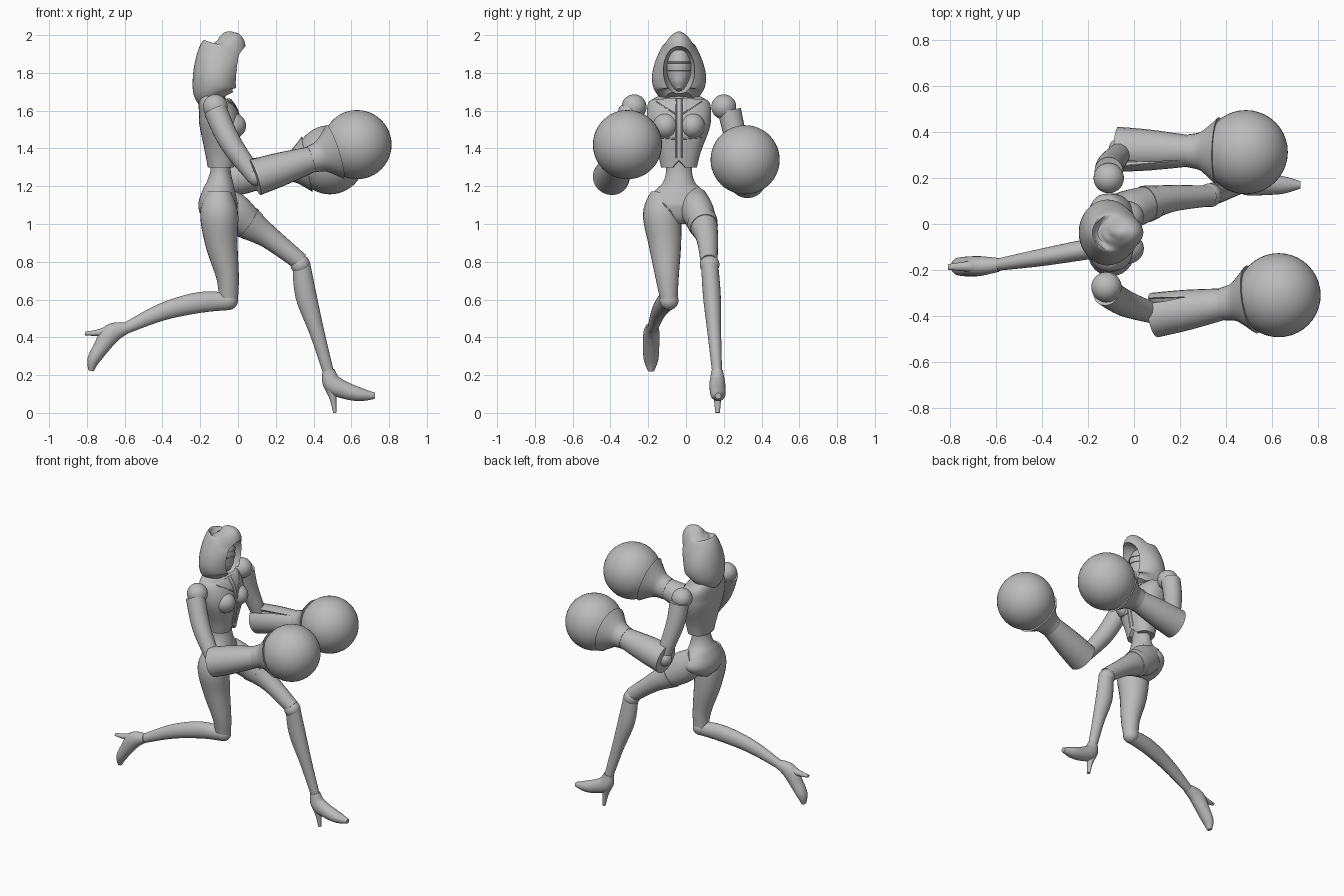
import bpy, bmesh, math
from mathutils import Vector

cube = bpy.data.objects.get("Cube")
if cube:
    bpy.data.objects.remove(cube, do_unlink=True)

grey = bpy.data.materials.new("plain grey")
grey.use_nodes = True
colour = (0.5, 0.5, 0.5, 1)
grey.diffuse_color = colour
grey.node_tree.nodes["Principled BSDF"].inputs["Base Color"].default_value = colour
MID = -0.037  # sideways centre of the body


def smooth(obj):
    bpy.ops.object.select_all(action='DESELECT')
    obj.select_set(True)
    bpy.context.view_layer.objects.active = obj
    bpy.ops.object.shade_smooth_by_angle(angle=math.radians(40))


def finish(name, bm):
    bmesh.ops.recalc_face_normals(bm, faces=bm.faces)
    mesh = bpy.data.meshes.new(name)
    bm.to_mesh(mesh)
    bm.free()
    obj = bpy.data.objects.new(name, mesh)
    bpy.context.collection.objects.link(obj)
    mesh.materials.append(grey)
    smooth(obj)
    return obj


def ball(name, centre, radii):
    if not isinstance(radii, tuple):
        radii = (radii,) * 3
    bm = bmesh.new()
    bmesh.ops.create_uvsphere(bm, u_segments=40, v_segments=24, radius=1)
    for v in bm.verts:
        v.co = Vector(v.co[i] * radii[i] + centre[i] for i in range(3))
    return finish(name, bm)


def spline(a, b, c, d, t):
    return b + 0.5 * t * (c - a + t * (2*a - 5*b + 4*c - d + t * (3*(b - c) + d - a)))


def tube(name, points, sides=24, steps=5, power=2, ref=(0, 1, 0)):
    """Loft elliptical rings (x, y, z, half width, half depth) along a smooth path."""
    pts = [Vector(p if len(p) == 5 else (*p, p[3])) for p in points]
    pts = [pts[0]] + pts + [pts[-1]]
    path = [spline(*pts[i:i + 4], s / steps)
            for i in range(len(pts) - 3) for s in range(steps)] + [pts[-1]]
    bm = bmesh.new()
    rings = []
    for i, p in enumerate(path):
        ahead, behind = path[min(i + 1, len(path) - 1)], path[max(i - 1, 0)]
        tangent = Vector((ahead - behind)[:3]).normalized()
        side = Vector(ref)
        side = (side - tangent * side.dot(tangent)).normalized()
        depth = tangent.cross(side)
        ring = []
        for k in range(sides):
            angle = math.tau * k / sides
            c, s = (math.copysign(abs(f) ** (2 / power), f)
                    for f in (math.cos(angle), math.sin(angle)))
            ring.append(bm.verts.new(Vector(p[:3]) + side * c * p[3] + depth * s * p[4]))
        rings.append(ring)
    for r, q in zip(rings, rings[1:]):
        for k in range(sides):
            j = (k + 1) % sides
            bm.faces.new((r[k], r[j], q[j], q[k]))
    bm.faces.new(rings[0])
    bm.faces.new(rings[-1])
    return finish(name, bm)


def cut(obj, cutter):
    cutter.hide_render = True
    mod = obj.modifiers.new("cut", 'BOOLEAN')
    mod.operation = 'DIFFERENCE'
    mod.object = cutter
    bpy.context.view_layer.objects.active = obj
    bpy.ops.object.modifier_apply(modifier=mod.name)
    bpy.data.objects.remove(cutter, do_unlink=True)
    smooth(obj)


def stack(name, rings, power=2):
    """Upright body section from rings (z, centre x, half width, half depth)."""
    return tube(name, [(x, MID, z, a, b) for z, x, a, b in rings], 40, power=power)


# Torso
stack("waist_and_pelvis", [(1.38, -.09, .08, .06), (1.29, -.092, .068, .053),
      (1.22, -.095, .085, .07), (1.17, -.1, .132, .088), (1.1, -.105, .168, .105),
      (1.04, -.1, .115, .088), (1.0, -.1, .04, .05)])
chest = stack("chest", [(1.3, -.09, .095, .07), (1.38, -.09, .115, .085),
              (1.5, -.093, .16, .106), (1.58, -.105, .17, .105),
              (1.65, -.13, .155, .08), (1.69, -.125, .07, .05)], power=2.4)
notch = tube("hem_notch", [(-.09, MID, 1.26, .06), (.05, MID, 1.3, .05)], sides=4, steps=1)
cut(chest, notch)
for side in (-1, 1):
    ball("bust", (-.035, MID + side * .07, 1.52), (.078, .068, .07))
tube("neck", [(-.12, MID, 1.64, .05), (-.1, MID, 1.8, .042)])

# Raised seams that follow the front of the jacket
bpy.context.view_layer.update()
graph = bpy.context.evaluated_depsgraph_get()


def seam(name, start, end, ref=(0, 1, 0)):
    points = []
    for i in range(9):
        y, z = Vector(start).lerp(Vector(end), i / 8)
        hit, spot, *_ = bpy.context.scene.ray_cast(graph, (1, MID + y, z), (-1, 0, 0))
        if hit:
            points.append((*spot, .004))
    return name, points, ref


seams = []
for side in (-1, 1):
    seams += [seam("zip_edge", (side * .014, 1.35), (side * .014, 1.66)),
              seam("collar_seam", (side * .015, 1.58), (side * .12, 1.65), (0, 0, 1)),
              seam("rib_seam", (side * .015, 1.45), (side * .12, 1.46), (0, 0, 1)),
              seam("brief_seam", (side * .02, 1.04), (side * .13, 1.16), (0, 0, 1))]
for name, points, ref in seams:
    if len(points) > 1:
        tube(name, points, sides=6, steps=2, ref=ref)

# Hood and masked head
hood = stack("hood", [(1.66, -.1, .075, .095), (1.7, -.117, .125, .118),
             (1.76, -.117, .143, .123), (1.83, -.105, .135, .126),
             (1.9, -.085, .108, .125), (1.95, -.067, .078, .108),
             (1.985, -.078, .042, .065), (2.0, -.09, .008, .012)])
cut(hood, ball("face_opening", (.02, MID, 1.81), (.14, .085, .132)))
stack("head", [(1.71, -.045, .012, .015), (1.735, -.06, .038, .045),
      (1.79, -.08, .062, .07), (1.85, -.09, .066, .078), (1.91, -.1, .05, .06),
      (1.935, -.1, .02, .025)])
for height in (1.815, 1.855):
    arc = [math.radians(a) for a in range(-60, 61, 15)]
    tube("visor_edge", [(-.087 + .078 * math.cos(a), MID + .066 * math.sin(a), height, .004)
                        for a in arc], sides=6, steps=2, ref=(0, 0, 1))

# Arms: shoulder, upper arm, elbow, glove centre
arms = {
    "right": [(-.12, -.275, 1.62), [(-.12, -.295, 1.6, .062), (-.04, -.345, 1.43, .058),
              (.09, -.39, 1.25, .045)], (.1, -.395, 1.25), (.63, -.31, 1.42)],
    "left": [(-.11, .2, 1.62), [(-.11, .23, 1.6, .062), (-.1, .262, 1.46, .058),
             (-.05, .32, 1.25, .045)], (-.06, .325, 1.235), (.487, .313, 1.34)],
}
for label, (shoulder, upper, elbow, hand) in arms.items():
    elbow, hand = Vector(elbow), Vector(hand)
    inward = 1 if label == "right" else -1

    def along(t, radius, offset=(0, 0, 0)):
        return (*(elbow.lerp(hand, t) + Vector(offset)), radius)

    ball(label + "_shoulder", shoulder, .066)
    tube(label + "_upper_arm", upper)
    ball(label + "_elbow", elbow, .05)
    forearm = tube(label + "_forearm", [along(-.02, .098), along(.25, .088), along(.6, .065)])
    cut(forearm, tube("sleeve_slit", [along(-.1, .022, (0, inward * .06, .07)),
                                      along(.5, .003, (0, inward * .04, .055))], sides=8))
    tube(label + "_glove_cuff", [along(.54, .072), along(.63, .082), along(.7, .11),
                                 along(.78, .15)])
    ball(label + "_glove", hand, .183)

# Right leg, trailing
tube("right_thigh", [(-.1, -.125, 1.17, .06, .065), (-.1, -.128, 1.06, .1, .1),
     (-.088, -.112, .9, .087, .086), (-.055, -.1, .72, .062, .06), (-.05, -.09, .6, .046, .05)])
ball("right_knee", (-.05, -.09, .595), .05)
tube("right_shin", [(-.04, -.09, .59, .042, .045), (-.2, -.11, .585, .044, .055),
     (-.4, -.145, .535, .038, .046), (-.6, -.178, .445, .026, .029)])
tube("right_foot", [(-.59, -.178, .45, .03), (-.67, -.183, .42, .043, .052),
     (-.725, -.185, .345, .043, .042), (-.765, -.185, .28, .038, .033),
     (-.778, -.185, .222, .017, .014)])
tube("right_heel", [(-.66, -.183, .44, .034, .036), (-.73, -.185, .425, .022, .02),
     (-.81, -.187, .42, .012, .009)])

# Left leg, striding forward
tube("left_thigh", [(-.11, .045, 1.13, .07, .08), (-.03, .06, 1.07, .085, .1),
     (.06, .09, 1.0, .075, .084), (.17, .112, .925, .058, .06), (.33, .122, .8, .045, .047)])
tube("left_thigh_band", [(.05, .087, 1.008, .081, .09), (.085, .096, .984, .074, .081)])
ball("left_knee", (.33, .125, .785), .052)
tube("left_shin", [(.335, .125, .79, .045, .047), (.36, .137, .62, .047, .056),
     (.42, .15, .42, .036, .039), (.48, .165, .21, .026, .029)])
tube("left_foot", [(.478, .165, .225, .03, .032), (.5, .166, .155, .042, .05),
     (.57, .168, .118, .042, .045), (.65, .17, .097, .038, .035), (.725, .17, .09, .016, .016)])
tube("left_heel", [(.487, .166, .15, .034, .036), (.503, .167, .075, .02, .018),
     (.513, .167, 0, .012, .009)])
